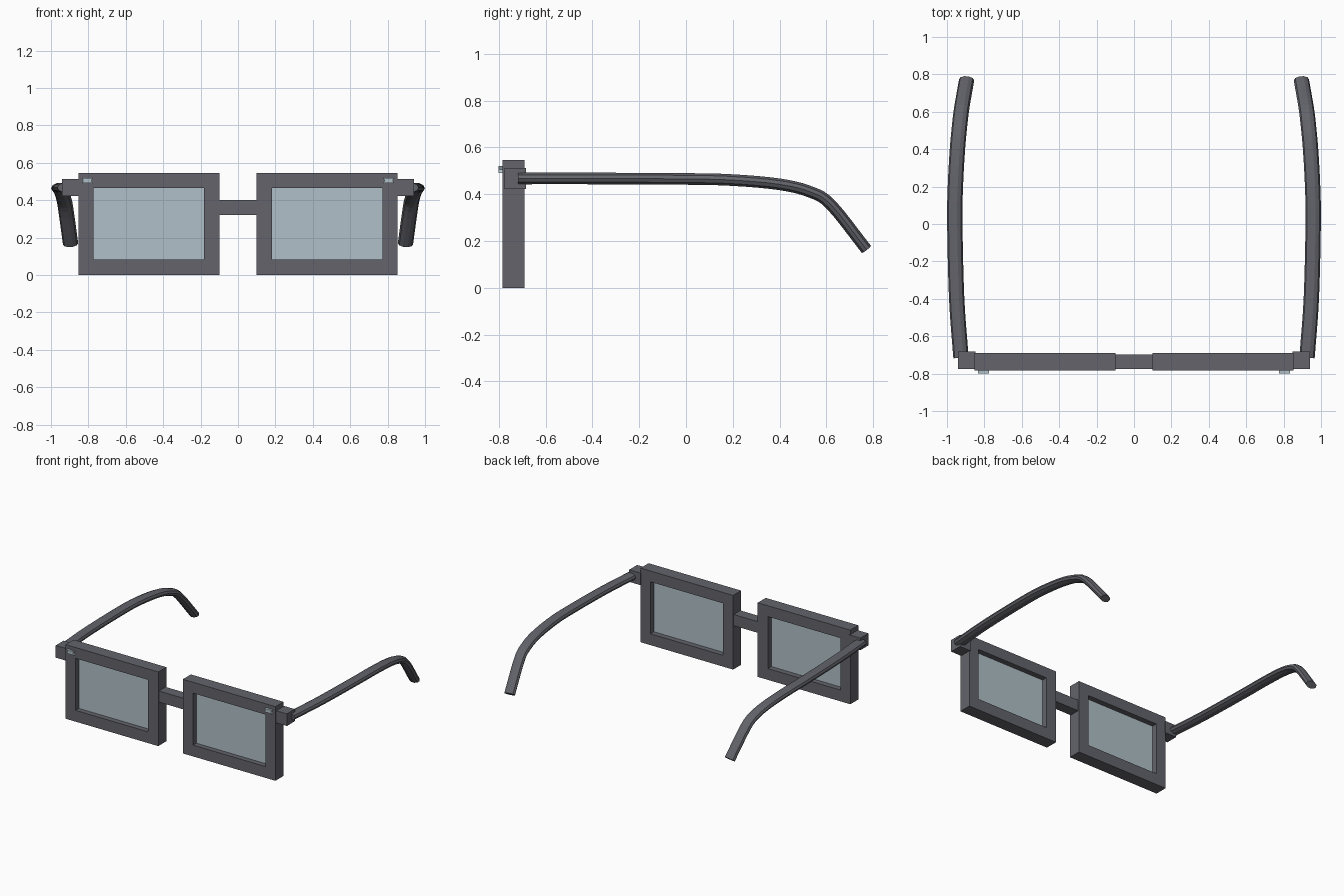
import bpy, bmesh, math
from mathutils import Vector

cube = bpy.data.objects.get("Cube")
if cube:
    bpy.data.objects.remove(cube, do_unlink=True)


def material(name, rgb):
    m = bpy.data.materials.new(name)
    m.use_nodes = True
    m.diffuse_color = (*rgb, 1)
    bsdf = next(n for n in m.node_tree.nodes if n.type == 'BSDF_PRINCIPLED')
    bsdf.inputs["Base Color"].default_value = (*rgb, 1)
    return m


GREY = material("dark grey plastic", (0.125, 0.127, 0.147))
GLASS = material("pale blue glass", (0.434, 0.527, 0.578))


def finish(name, bm, mat):
    bmesh.ops.recalc_face_normals(bm, faces=bm.faces)
    mesh = bpy.data.meshes.new(name)
    bm.to_mesh(mesh)
    bm.free()
    mesh.materials.append(mat)
    ob = bpy.data.objects.new(name, mesh)
    bpy.context.collection.objects.link(ob)
    return ob


def box(name, xs, ys, zs, mat):
    bm = bmesh.new()
    bmesh.ops.create_cube(bm, size=1)
    for v in bm.verts:
        for i, (lo, hi) in enumerate((xs, ys, zs)):
            v.co[i] = hi if v.co[i] > 0 else lo
    return finish(name, bm, mat)


def rim(name, outer, inner, ys, mat):
    """Rectangular ring: (x0, x1, z0, z1) outside and inside, from ys[0] to ys[1]."""
    bm = bmesh.new()

    def loop(r, y):
        x0, x1, z0, z1 = r
        return [bm.verts.new((x, y, z)) for x, z in ((x0, z0), (x1, z0), (x1, z1), (x0, z1))]

    loops = [loop(outer, ys[0]), loop(outer, ys[1]), loop(inner, ys[1]), loop(inner, ys[0])]
    for k in range(4):
        a, b = loops[k], loops[(k + 1) % 4]
        for i in range(4):
            j = (i + 1) % 4
            bm.faces.new((a[i], a[j], b[j], b[i]))
    return finish(name, bm, mat)


def stud(name, s):
    """Small waisted plate with notched ends on the rim's upper outer corner."""
    outline = [(-.03, -.015), (0, -.012), (.03, -.015), (.022, 0),
               (.03, .015), (0, .012), (-.03, .015), (-.022, 0)]
    bm = bmesh.new()
    face = bm.faces.new([bm.verts.new((s * .805 + x, -.78, .505 + z)) for x, z in outline])
    ext = bmesh.ops.extrude_face_region(bm, geom=[face])
    for v in ext["geom"]:
        if isinstance(v, bmesh.types.BMVert):
            v.co.y = -.8
    return finish(name, bm, GLASS)


def smooth_path(pts, steps=4):
    """Catmull-Rom curve through the points."""
    p = [2 * pts[0] - pts[1]] + pts + [2 * pts[-1] - pts[-2]]
    out = []
    for i in range(1, len(p) - 2):
        a, b, c, d = p[i - 1:i + 3]
        for k in range(steps):
            t = k / steps
            out.append(.5 * (2 * b + (c - a) * t + (2 * a - 5 * b + 4 * c - d) * t ** 2
                             + (3 * b - a - 3 * c + d) * t ** 3))
    return out + [pts[-1]]


def temple(name, s, sides=10):
    """Flattened tube swept back from the hinge and bent down behind the ear."""
    pts = [(.925, -.715, .467), (.948, -.4, .467), (.958, 0, .465), (.955, .2, .46),
           (.944, .4, .442), (.932, .53, .41), (.921, .62, .354), (.895, .77, .165)]
    path = smooth_path([Vector((s * x, y, z)) for x, y, z in pts])
    bm = bmesh.new()
    rings = []
    for i, c in enumerate(path):
        t = (path[min(i + 1, len(path) - 1)] - path[max(i - 1, 0)]).normalized()
        side = (Vector((1, 0, 0)) - t * t.x).normalized()
        up = side.cross(t)
        rings.append([bm.verts.new(c + side * .041 * math.cos(a) + up * .026 * math.sin(a))
                      for a in (math.tau * k / sides for k in range(sides))])
    for a, b in zip(rings, rings[1:]):
        for i in range(sides):
            j = (i + 1) % sides
            bm.faces.new((a[i], a[j], b[j], b[i]))
    bm.faces.new(rings[0])
    bm.faces.new(rings[-1])
    return finish(name, bm, GREY)


# Left and right halves
for side, s in (("left", 1), ("right", -1)):
    def span(a, b):
        return tuple(sorted((s * a, s * b)))

    rim(side + "_rim", (*span(.10, .853), 0, .545), (*span(.183, .773), .083, .465),
        (-.783, -.69), GREY)
    box(side + "_lens", span(.178, .778), (-.745, -.73), (.078, .47), GLASS)
    box(side + "_hinge", span(.848, .94), (-.775, -.683), (.423, .512), GREY)
    stud(side + "_stud", s)
    temple(side + "_temple", s)

# Nose bridge
box("bridge", (-.105, .105), (-.775, -.697), (.32, .402), GREY)
